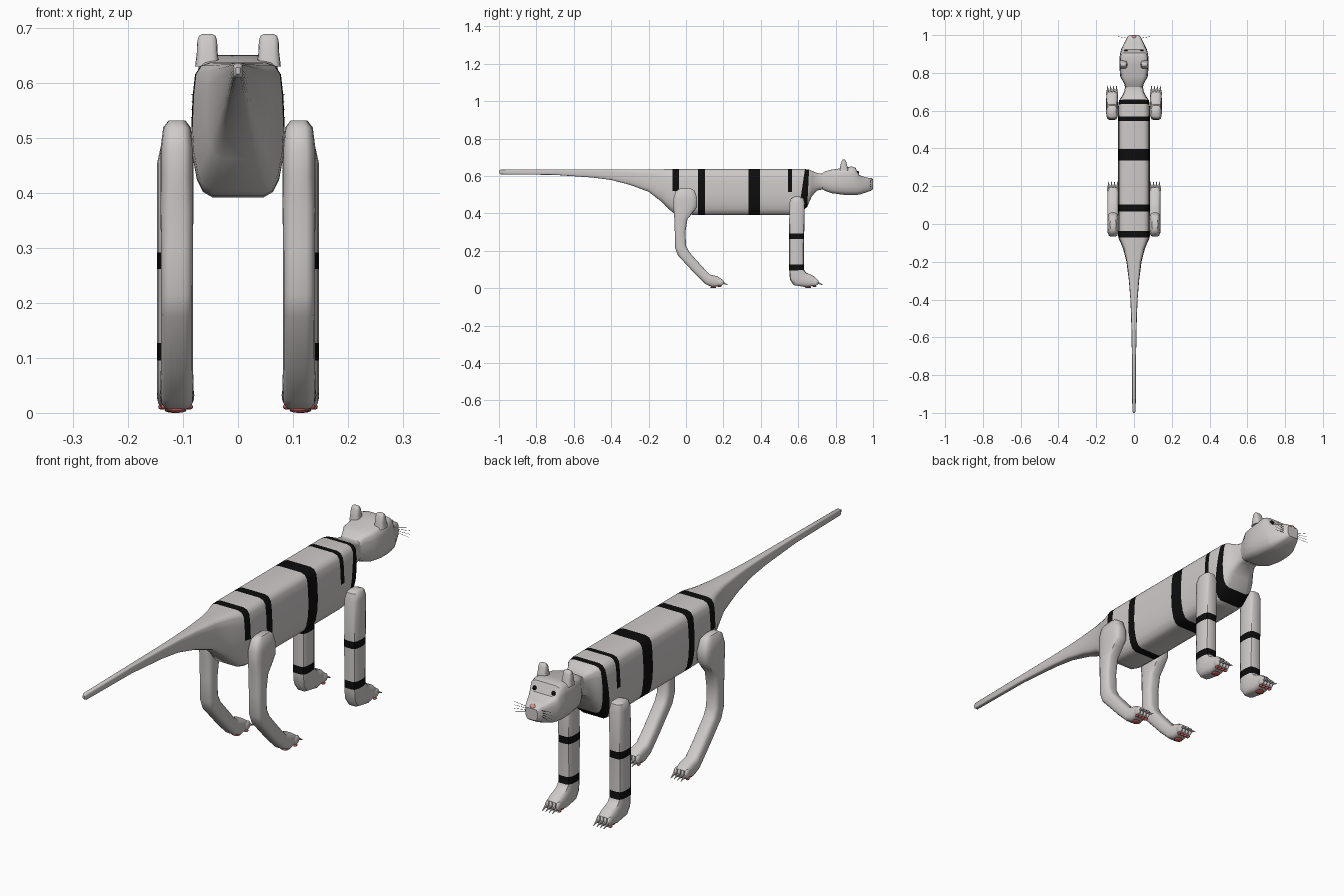
import bpy, bmesh, math
from mathutils import Vector


def material(name, rgb):
    m = bpy.data.materials.new(name)
    m.diffuse_color = (*rgb, 1)
    return m


FUR = material("grey_fur", (0.62, 0.59, 0.58))
BLACK = material("black", (0.004, 0.004, 0.004))
RED = material("red_pad", (0.62, 0.12, 0.11))
PINK = material("pink_nose", (0.75, 0.33, 0.31))

# Half cross-sections, top to bottom: (width fraction, height fraction)
TORSO = [(0, 1), (.6, 1), (.8, .975), (.92, .91), (.97, .75), (1, .5),
         (.97, .3), (.88, .13), (.75, .04), (.55, 0), (0, 0)]
LIMB = [(0, 1), (.45, 1), (.75, .95), (.94, .8), (1, .6),
        (1, .4), (.94, .2), (.75, .05), (.45, 0), (0, 0)]


def finish(bm, name, mats, angle=40):
    bmesh.ops.recalc_face_normals(bm, faces=bm.faces)
    me = bpy.data.meshes.new(name)
    bm.to_mesh(me)
    bm.free()
    ob = bpy.data.objects.new(name, me)
    bpy.context.collection.objects.link(ob)
    for m in mats:
        me.materials.append(m)
    bpy.ops.object.select_all(action='DESELECT')
    ob.select_set(True)
    bpy.context.view_layer.objects.active = ob
    bpy.ops.object.shade_smooth_by_angle(angle=math.radians(angle))
    return ob


def loft(name, rings, half, cx=0.0, mats=(FUR, BLACK), stripe=None):
    """Skin rings (ya, za, yb, zb, half_width); stripe(segment, centre) picks black."""
    prof = half + [(-u, v) for u, v in reversed(half[1:-1])]
    bm = bmesh.new()
    loops = []
    for ya, za, yb, zb, w in rings:
        loops.append([bm.verts.new((cx + u * w, ya + (yb - ya) * v, za + (zb - za) * v))
                      for u, v in prof])
    n = len(prof)
    for k in range(len(loops) - 1):
        a, b = loops[k], loops[k + 1]
        for i in range(n):
            j = (i + 1) % n
            f = bm.faces.new((a[i], a[j], b[j], b[i]))
            if stripe and stripe(k, f.calc_center_median()):
                f.material_index = 1
    bm.faces.new(loops[0])
    bm.faces.new(loops[-1])
    return finish(bm, name, mats)


def ball(name, loc, scale, mat):
    bm = bmesh.new()
    bmesh.ops.create_uvsphere(bm, u_segments=14, v_segments=8, radius=1)
    for v in bm.verts:
        v.co = Vector(loc) + Vector([c * s for c, s in zip(v.co, scale)])
    return finish(bm, name, [mat])


def spike(name, p, q, r1, r2, mat, sides=8):
    p, q = Vector(p), Vector(q)
    bm = bmesh.new()
    bmesh.ops.create_cone(bm, cap_ends=True, segments=sides, radius1=r1, radius2=r2,
                          depth=(q - p).length)
    rot = (q - p).to_track_quat('Z', 'Y')
    for v in bm.verts:
        v.co = rot @ v.co + (p + q) / 2
    return finish(bm, name, [mat])


# Body, neck and tail in one skin; black bands lie between listed rings
body = [(-1, .616, -1, .628, .004), (-.99, .609, -.99, .634, .009),
        (-.7, .606, -.7, .636, .011), (-.5, .592, -.5, .636, .015),
        (-.4, .579, -.4, .636, .019), (-.3, .553, -.3, .636, .027),
        (-.2, .516, -.2, .636, .040), (-.13, .462, -.13, .636, .058),
        (-.072, .405, -.072, .637, .083), (-.038, .395, -.038, .637, .085),
        (.065, .392, .065, .637, .085), (.102, .392, .102, .637, .085),
        (.335, .392, .335, .637, .085), (.396, .392, .396, .637, .085),
        (.545, .392, .545, .637, .085), (.568, .392, .568, .637, .085),
        (.6, .395, .636, .637, .084), (.648, .435, .658, .634, .080),
        (.672, .49, .675, .627, .066), (.70, .522, .70, .616, .052),
        (.73, .528, .73, .612, .047), (.77, .53, .77, .62, .045)]


def body_stripe(k, c):
    return k in (10, 12, 16) or (k in (8, 14) and c.z > .51)


loft("body_and_tail", body, TORSO, stripe=body_stripe)

# Head with brow ridge and tapering muzzle
loft("head", [(.715, .54, .715, .605, .044), (.745, .52, .745, .625, .053),
              (.78, .508, .78, .635, .073), (.84, .50, .84, .642, .078),
              (.885, .498, .885, .651, .076), (.915, .499, .906, .645, .072),
              (.93, .502, .924, .606, .067), (.96, .511, .96, .593, .051),
              (.988, .521, .988, .588, .037), (1.0, .53, 1.0, .576, .027)], TORSO)
ball("nose", (0, .99, .58), (.013, .010, .010), PINK)
spike("nose_line", (0, .9985, .572), (0, .9985, .54), .0014, .0014, BLACK, 6)

front_leg = [(.58, .49, .61, .49, .015), (.562, .482, .628, .482, .025),
             (.553, .455, .635, .455, .031), (.551, .292, .632, .292, .031),
             (.551, .262, .631, .262, .031), (.552, .127, .63, .127, .031),
             (.552, .095, .632, .097, .031), (.556, .045, .645, .082, .031),
             (.575, .017, .67, .071, .031), (.64, .006, .685, .064, .031),
             (.695, .014, .70, .048, .028)]
hind_leg = [(-.035, .532, .03, .532, .015), (-.055, .518, .047, .52, .025),
            (-.067, .48, .060, .48, .030), (-.067, .435, .060, .435, .030),
            (-.065, .405, .035, .402, .030), (-.062, .37, .008, .37, .030),
            (-.060, .3, -.003, .3, .029), (-.058, .215, .0, .228, .029),
            (-.043, .175, .018, .193, .029), (.05, .075, .09, .112, .029),
            (.105, .022, .128, .073, .030), (.14, .006, .168, .064, .030),
            (.188, .013, .193, .047, .027)]

for side, s in (("left", -1), ("right", 1)):
    # Legs
    loft(side + "_front_leg", front_leg, LIMB, s * .116,
         stripe=lambda k, c: k in (3, 5))
    loft(side + "_hind_leg", hind_leg, LIMB, s * .111)
    # Toes, claws and pads of both paws
    for part, cx, tip in (("front", s * .116, .695), ("hind", s * .111, .188)):
        for i in range(4):
            x = cx + (i - 1.5) * .0155
            ball(f"{side}_{part}_toe_{i}", (x, tip - .005, .032), (.0085, .02, .018), FUR)
            spike(f"{side}_{part}_claw_{i}", (x, tip, .034), (x, tip + .037, .017),
                  .0075, .001, FUR)
            ball(f"{side}_{part}_toe_pad_{i}", (x, tip - .008, .011), (.006, .010, .005), RED)
        ball(f"{side}_{part}_pad", (cx, tip - .042, .0048), (.018, .016, .0048), RED)
    # Ears
    loft(side + "_ear", [(.822, .63, .868, .63, .022), (.825, .655, .862, .655, .019),
                         (.831, .677, .856, .677, .018), (.835, .686, .852, .686, .015),
                         (.839, .689, .848, .689, .009)], LIMB, s * .056)
    # Eyes
    ball(side + "_eye", (s * .043, .918, .618), (.009, .007, .009), BLACK)
    # Whiskers
    for i in range(4):
        z = .548 + i * .007
        spike(f"{side}_whisker_{i}", (s * .03, .983, z),
              (s * .085, .992, z + (i - 1.5) * .007), .0008, .0005, BLACK, 4)
